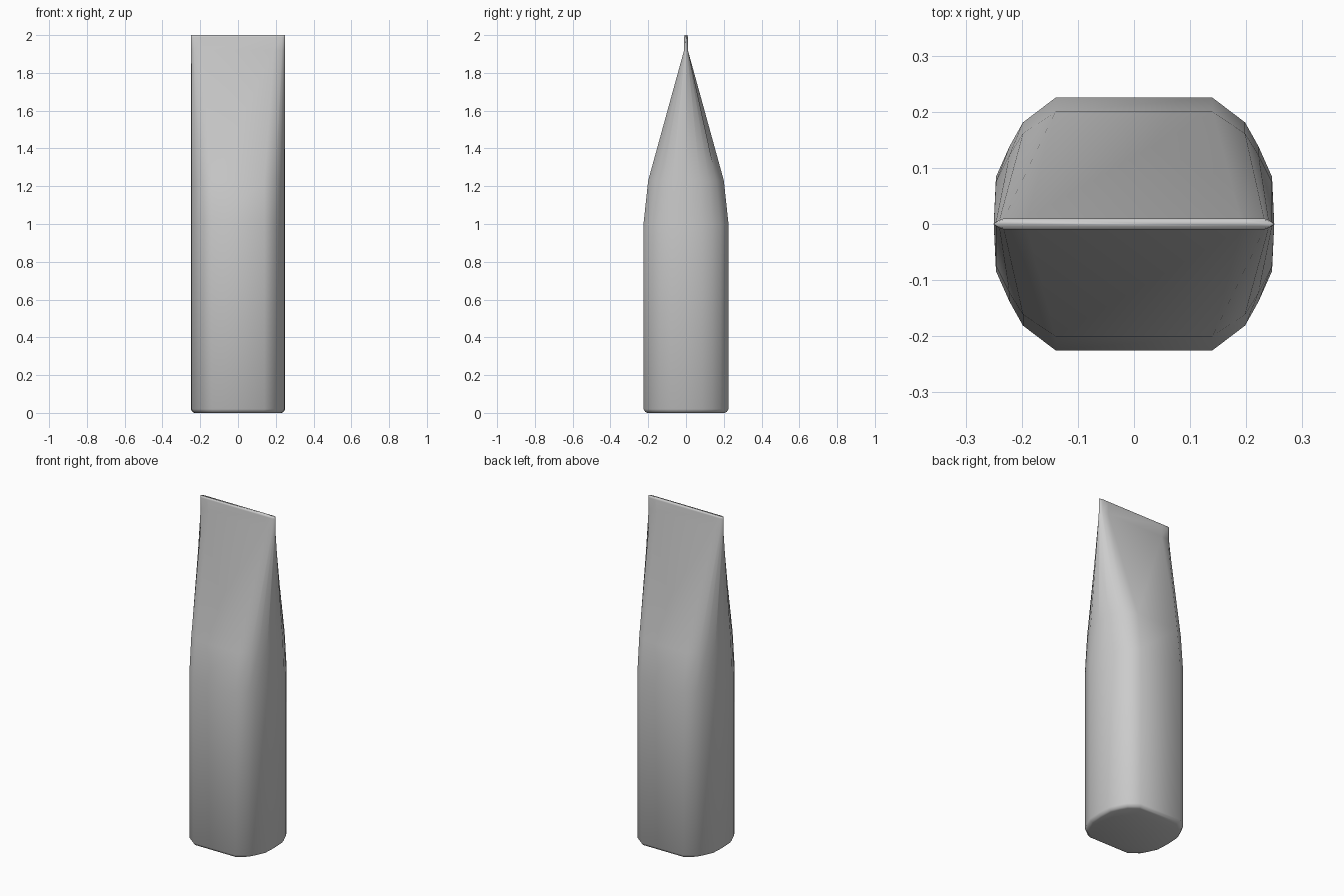
import bpy, bmesh

if "Cube" in bpy.data.objects:
    bpy.data.objects.remove(bpy.data.objects["Cube"])

# Quarter outlines running from the side (y = 0) round to the flat face
body = [(0.25, 0.0), (0.246, 0.084), (0.222, 0.138), (0.198, 0.181), (0.14, 0.225)]
edge = [(0.25, 0.0), (0.246, 0.004), (0.240, 0.007), (0.232, 0.01), (0.19, 0.01)]


def full_loop(quarter):
    back = quarter + [(-x, y) for x, y in reversed(quarter)]
    front = [(-x, -y) for x, y in quarter[1:]] + [(x, -y) for x, y in reversed(quarter[1:])]
    return back + front


def scaled(quarter, sx, sy):
    return [(x * sx, y * sy) for x, y in quarter]


# Sections from the chamfered base up to the flattened seam
sections = [
    (0.0, scaled(body, 0.92, 0.91)),
    (0.005, scaled(body, 0.965, 0.96)),
    (0.02, body),
    (1.0, body),
    (1.23, scaled(body, 1.0, 0.89)),
    (1.92, edge),
    (1.99, edge),
    (2.0, scaled(edge, 1.0, 0.75)),
]

bm = bmesh.new()
rings = [[bm.verts.new((x, y, z)) for x, y in full_loop(q)] for z, q in sections]
for low, high in zip(rings, rings[1:]):
    n = len(low)
    for i in range(n):
        j = (i + 1) % n
        bm.faces.new((low[i], low[j], high[j], high[i]))
bm.faces.new(list(reversed(rings[0])))
bm.faces.new(rings[-1])
bmesh.ops.recalc_face_normals(bm, faces=bm.faces[:])
for f in bm.faces:
    f.smooth = True

mesh = bpy.data.meshes.new("tube_body")
bm.to_mesh(mesh)
bm.free()
tube = bpy.data.objects.new("tube_body", mesh)
bpy.context.collection.objects.link(tube)
